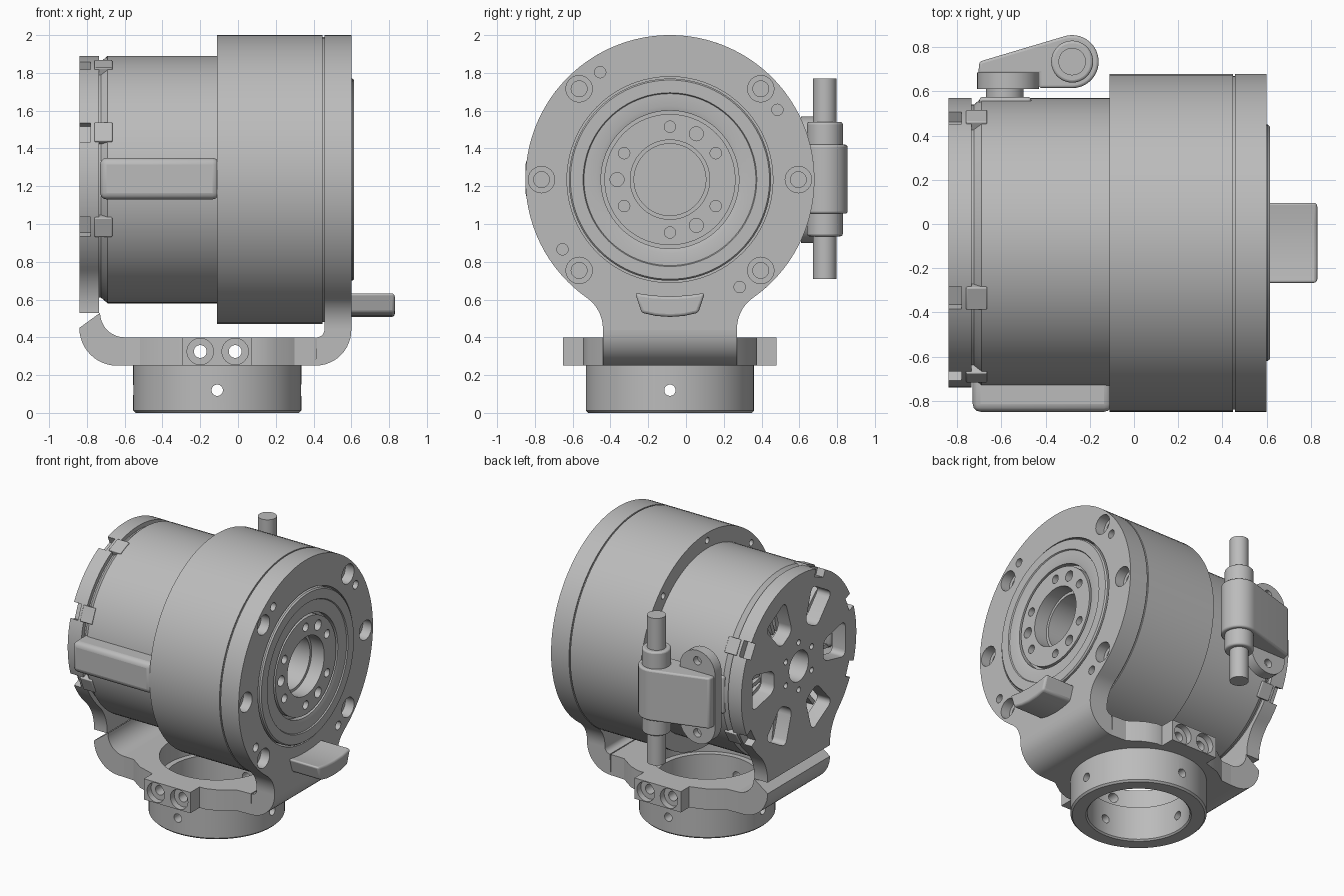
import bpy, bmesh
from math import cos, sin, pi, radians, sqrt
from mathutils import Matrix, Vector

if "Cube" in bpy.data.objects:
    bpy.data.objects.remove(bpy.data.objects["Cube"], do_unlink=True)

grey = bpy.data.materials.new("machined grey")
grey.use_nodes = True
grey.diffuse_color = (0.5, 0.5, 0.5, 1)
grey.node_tree.nodes["Principled BSDF"].inputs["Base Color"].default_value = (0.5, 0.5, 0.5, 1)

CY, CZ = -0.085, 1.235            # drum axis, parallel to x
BX = -0.11                        # mounting ring centre
AXIS = Matrix.Translation((0, CY, CZ))
BASE = Matrix.Translation((BX, CY, 0)) @ Matrix(((0, 1, 0, 0), (0, 0, 1, 0), (1, 0, 0, 0), (0, 0, 0, 1)))


def finish(name, bm, bevel=0):
    bmesh.ops.remove_doubles(bm, verts=bm.verts, dist=1e-5)
    bmesh.ops.recalc_face_normals(bm, faces=bm.faces)
    me = bpy.data.meshes.new(name)
    bm.to_mesh(me)
    bm.free()
    ob = bpy.data.objects.new(name, me)
    bpy.context.collection.objects.link(ob)
    me.materials.append(grey)
    if bevel:
        m = ob.modifiers.new("Bevel", "BEVEL")
        m.width, m.segments, m.limit_method, m.angle_limit = bevel, 3, "ANGLE", radians(40)
    return ob


def lathe(name, profile, mat=AXIS, seg=96):
    """Revolve a closed (axial, radius) profile."""
    bm = bmesh.new()
    rings = [[bm.verts.new(mat @ Vector((x, r * cos(2 * pi * i / seg), r * sin(2 * pi * i / seg))))
              for i in range(seg)] for x, r in profile]
    for k in range(len(profile)):
        if profile[k][1] == 0 and profile[(k + 1) % len(profile)][1] == 0:
            continue
        a, b = rings[k], rings[(k + 1) % len(rings)]
        for i in range(seg):
            j = (i + 1) % seg
            bm.faces.new((a[i], a[j], b[j], b[i]))
    return finish(name, bm)


def prism(bm, pts, axis, lo, hi, corner=0):
    """Extrude a 2D outline along an axis, optionally rounding its corners."""
    def place(p, d):
        return {"x": (d, *p), "y": (p[0], d, p[1]), "z": (*p, d)}[axis]
    a, b = ([bm.verts.new(place(p, d)) for p in pts] for d in (lo, hi))
    bm.faces.new(a)
    bm.faces.new(b[::-1])
    sides = [bm.faces.new((a[i - 1], a[i], b[i], b[i - 1])) for i in range(len(pts))]
    if corner:
        edges = [bm.edges.get((p, q)) for p, q in zip(a, b)]
        bmesh.ops.bevel(bm, geom=edges, offset=corner, segments=4, profile=0.5, affect="EDGES")


def extrude(name, pts, axis, lo, hi, bevel=0):
    bm = bmesh.new()
    prism(bm, pts, axis, lo, hi)
    return finish(name, bm, bevel)


def rod(bm, p, q, r, seg=24):
    p, q = Vector(p), Vector(q)
    d = q - p
    mat = Matrix.Translation((p + q) / 2) @ d.to_track_quat("Z", "Y").to_matrix().to_4x4()
    bmesh.ops.create_cone(bm, cap_ends=True, segments=seg, radius1=r, radius2=r, depth=d.length, matrix=mat)


def rods(name, items, bevel=0):
    bm = bmesh.new()
    for it in items:
        rod(bm, *it)
    return finish(name, bm, bevel)


def block(bm, lo, hi, mat=Matrix()):
    lo, hi = Vector(lo), Vector(hi)
    bmesh.ops.create_cube(bm, size=1, matrix=mat @ Matrix.Translation((lo + hi) / 2) @ Matrix.Diagonal((*(hi - lo), 1)))


def spoke(angle):
    return AXIS @ Matrix.Rotation(radians(angle), 4, "X")


def at(x, r, angle):
    return spoke(angle) @ Vector((x, r, 0))


def drill(x0, x1, radius, angles, r):
    return [(at(x0, radius, a), at(x1, radius, a), r) for a in angles]


def cut(ob, cutter):
    m = ob.modifiers.new("Cut", "BOOLEAN")
    m.operation, m.solver, m.object = "DIFFERENCE", "EXACT", cutter
    bpy.context.view_layer.objects.active = ob
    bpy.ops.object.modifier_apply(modifier=m.name)
    bpy.data.objects.remove(cutter, do_unlink=True)


def arc(cx, cy, r, a0, a1, n=12):
    return [(cx + r * cos(radians(a0 + (a1 - a0) * i / n)), cy + r * sin(radians(a0 + (a1 - a0) * i / n)))
            for i in range(n + 1)]


ARM = 0.355


def yoke(r, fillet, bottom):
    """Disc outline that flows through fillets into a straight arm."""
    fy = ARM + fillet
    fz = -sqrt((r + fillet) ** 2 - fy ** 2)
    t = Vector((fy, fz)).angle_signed(Vector((1, 0))) * 180 / pi
    t = -abs(t)
    right = [(ARM, bottom - CZ)] + arc(fy, fz, fillet, 180, 180 + t, 10)
    right += arc(0, 0, r, t, 90, 60)[1:]
    left = [(-y, z) for y, z in right[-2::-1]]
    return [(y + CY, z + CZ) for y, z in right + left]


# Drum with stepped output hub
drum = lathe("drum_and_hub", [
    (-.11, 0), (-.11, .765), (.447, .765), (.447, .755), (.458, .755), (.458, .535), (.605, .535),
    (.615, .527), (.615, .46), (.607, .455), (.607, .39), (.60, .365), (.56, .365), (.56, .347),
    (.60, .347), (.60, .21), (.5, .21), (.5, .19), (.3, .19), (.3, 0)])
wide = (60, 180, 300)
narrow = [a for a in range(30, 360, 30) if a % 120 and a not in wide]
cut(drum, rods("cutter", drill(.5, .7, .28, wide, .037) + drill(.5, .7, .28, narrow, .03)
               + drill(-.2, -.04, .71, range(0, 360, 45), .022)))

# Front ring plate with bolt and dowel holes
front = extrude("front_ring_plate", yoke(.765, .2, .44), "x", .457, .60)
cut(front, rods("cutter", [((.4, CY, CZ), (.7, CY, CZ), .545, 96)]))
bolts = (0, 45, 135, 180, 225, 315)
cut(front, rods("cutter", drill(.53, .7, .68, bolts, .07) + drill(.54, .7, .678, (33, 123, 213, 303), .03)))
cut(front, rods("cutter", drill(.48, .56, .68, bolts, .042)))

# Motor housing, stator fins and side ridge
lathe("motor_housing", [(-.10, 0), (-.10, .655), (-.69, .655), (-.725, .625), (-.737, .625),
                        (-.737, .58), (-.62, .58), (-.62, .2), (-.735, .2), (-.735, .11), (-.5, .11), (-.5, 0)])
bm = bmesh.new()
for i in range(36):
    block(bm, (-.70, .24, -.014), (-.61, .585, .014), spoke(i * 10))
finish("stator_fins", bm)
bm = bmesh.new()
block(bm, (-.73, -.85, 1.13), (-.10, -.6, 1.35))
finish("side_ridge", bm, .035)

# Rear plate with windows, bores and rim notches
rear = extrude("rear_plate", yoke(.655, .3, .53), "x", -.84, -.735)
bm = bmesh.new()
for a in range(0, 360, 60):
    w = bmesh.new()
    prism(w, [(.28, -.075), (.53, -.13), (.53, .13), (.28, .075)], "x", -.9, -.7, .045)
    w.transform(spoke(a))
    tmp = bpy.data.meshes.new("window")
    w.to_mesh(tmp)
    w.free()
    bm.from_mesh(tmp)
    bpy.data.meshes.remove(tmp)
rod(bm, (-.9, CY, CZ), (-.7, CY, CZ), .11, 48)
for hole in drill(-.9, -.78, .17, range(30, 390, 60), .02):
    rod(bm, *hole)
tabs = (-30, 30, 112.5, 157.5, 202.5)
for a in tabs:
    block(bm, (-.9, .6, -.055), (-.78, .75, .055), spoke(a))
cut(rear, finish("cutter", bm))
bm = bmesh.new()
for a in tabs:
    block(bm, (-.76, .6, -.055), (-.665, .664, .055), spoke(a))
finish("rim_tabs", bm, .006)

# Elbows that carry both arms to the collar
extrude("rear_elbow", arc(-.64, .45, .20, 180, 270) + [(-.60, .25)] + arc(-.60, .53, .13, 270, 180),
        "y", CY - ARM, CY + ARM)
extrude("front_elbow", arc(.41, .44, .19, 0, -90) + arc(.417, .44, .04, -90, 0), "y", CY - ARM, CY + ARM)

# Clamp collar with a bolted ear on each side
half = [(.41, ARM), (.30, .36), (.20, .43), (.12, .46), (.075, .46), (.075, .565),
        (-.295, .565), (-.295, .47), (-.42, .43), (-.52, .36), (-.60, ARM)]
collar = extrude("clamp_collar", [(x, CY + y) for x, y in half] + [(x, CY - y) for x, y in half[::-1]],
                 "z", .25, .40)
cut(collar, rods("cutter", [((BX, CY, .2), (BX, CY, .5), .375, 96)]))
ears = (-.2, -.015)
cut(collar, rods("cutter", [((x, -1, .325), (x, 1, .325), .034) for x in ears]))
cut(collar, rods("cutter", [((x, CY + s * .52, .325), (x, CY + s * .7, .325), .07) for x in ears for s in (-1, 1)]))

# Mounting ring with four cross holes
ring = lathe("mounting_ring", [(0, .345), (0, .433), (.012, .445), (.25, .445), (.25, .335), (.01, .335)], BASE)
for d in (Vector((1, 0, 0)), Vector((0, 1, 0))):
    c = Vector((BX, CY, .12))
    cut(ring, rods("cutter", [(c - d, c + d, .03)]))

# Front lug, a slightly curved trapezoid
top = [(CY + .185 * t, .635 - .018 * (1 - t * t)) for t in (-1, -.5, 0, .5, 1)]
low = [(CY + .15 * t, .53 - .022 * (1 - t * t)) for t in (1, .5, 0, -.5, -1)]
extrude("front_lug", top + low, "x", .57, .83, .015)

# Cable swivel on the back side
PX, PY = -.28, .735
extrude("swivel_body", [(-.705, .68), (-.70, .735)] + arc(PX, PY, .12, 106, -90, 24) + [(-.43, .615), (-.43, .68)],
        "z", 1.055, 1.42, .012)
plate = extrude("swivel_flange", arc(-.57, 1.43, .14, 0, 180, 24) + arc(-.57, 1.04, .14, 180, 360, 24),
                "y", .61, .685)
cut(plate, rods("cutter", [((-.57, .64, z), (-.57, .75, z), .03) for z in (1.495, .975)]))
rods("cable_collar", [((PX, PY, .935), (PX, PY, 1.54), .095, 48)], .012)
rods("cable", [((PX, PY, .71), (PX, PY, 1.77), .062, 48)])
rods("swivel_neck", [((-.585, .5, CZ), (-.585, .63, CZ), .085, 48)])
bm = bmesh.new()
block(bm, (-.70, .45, 1.10), (-.465, .575, 1.37))
finish("swivel_pad", bm, .015)

# Smooth shading with crisp edges
bpy.ops.object.select_all(action="DESELECT")
for ob in bpy.context.collection.objects:
    if ob.type == "MESH" and grey.name in ob.data.materials:
        ob.select_set(True)
        bpy.context.view_layer.objects.active = ob
bpy.ops.object.shade_smooth_by_angle(angle=radians(30))
